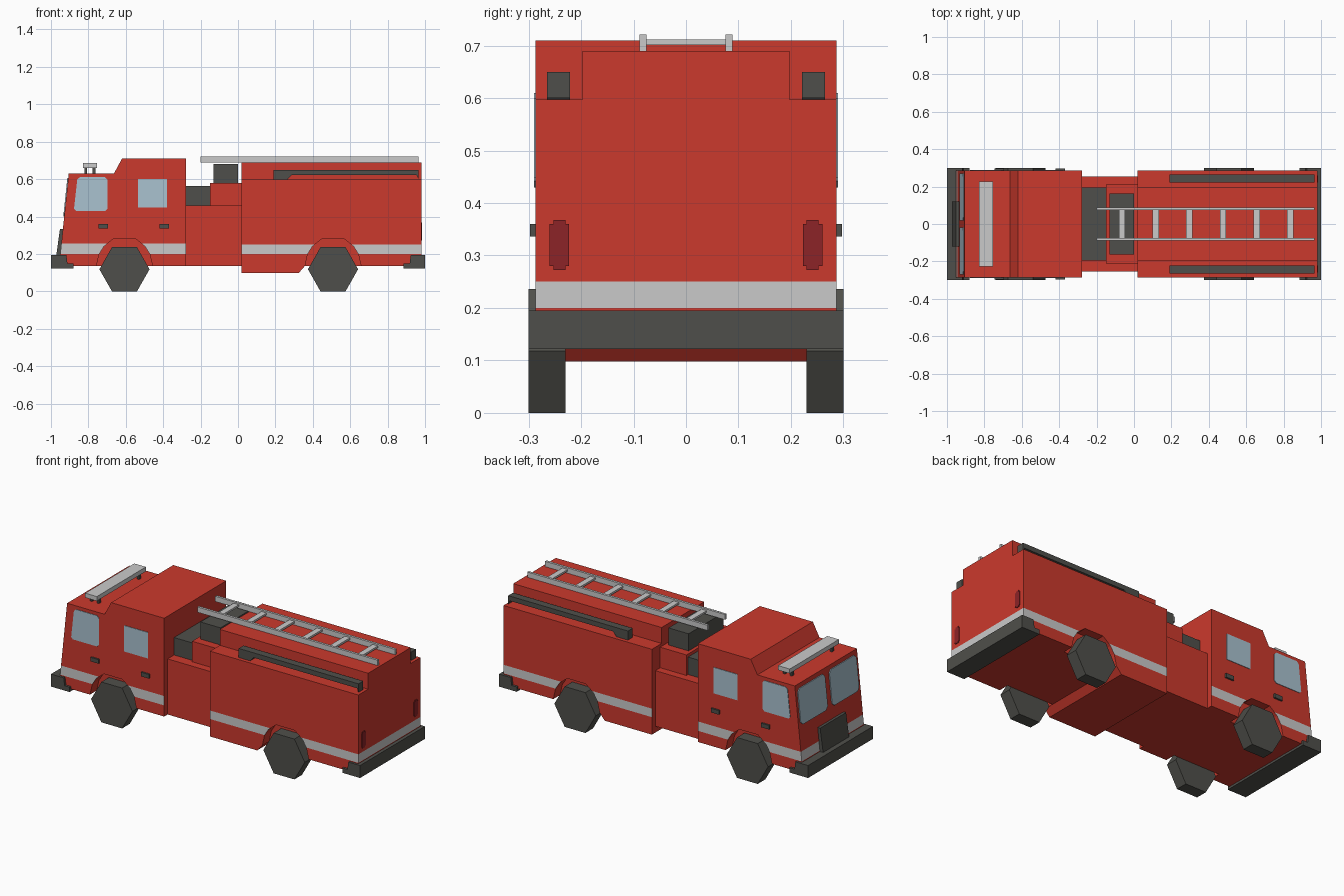
import bpy, bmesh, math
from mathutils import Vector

if "Cube" in bpy.data.objects:
    bpy.data.objects.remove(bpy.data.objects["Cube"])

def material(name, rgb):
    m = bpy.data.materials.new(name)
    m.diffuse_color = (*rgb, 1)
    m.use_nodes = True
    m.node_tree.nodes["Principled BSDF"].inputs["Base Color"].default_value = m.diffuse_color
    return m

RED = material("red paint", (.60, .041, .026))
DARK = material("dark grey", (.078, .078, .069))
SILVER = material("light grey", (.59, .59, .59))
GLASS = material("window blue", (.40, .54, .63))
LAMP = material("tail lamp red", (.262, .017, .02))

def finish(name, bm, *mats):
    bmesh.ops.recalc_face_normals(bm, faces=bm.faces)
    me = bpy.data.meshes.new(name)
    bm.to_mesh(me)
    bm.free()
    for m in mats:
        me.materials.append(m)
    ob = bpy.data.objects.new(name, me)
    bpy.context.collection.objects.link(ob)
    return ob

def extrude(bm, pts, vec):
    f = bm.faces.new([bm.verts.new(p) for p in pts])
    r = bmesh.ops.extrude_face_region(bm, geom=[f], use_keep_orig=True)
    bmesh.ops.translate(bm, vec=vec, verts=[v for v in r["geom"] if isinstance(v, bmesh.types.BMVert)])

def prism(name, pts, y0, y1, mat, mirror=False):
    """Side profile (x, z) extruded from y0 to y1, optionally on both sides."""
    bm = bmesh.new()
    for s in ((1, -1) if mirror else (1,)):
        extrude(bm, [(x, s * y0, z) for x, z in pts], (0, s * (y1 - y0), 0))
    return finish(name, bm, mat)

def rect(x0, x1, z0, z1):
    return [(x0, z0), (x1, z0), (x1, z1), (x0, z1)]

def box(name, x, y, z, mat, mirror=False):
    return prism(name, rect(*x, *z), *y, mat, mirror)

def clip(pts, c):
    """Chamfer every corner of a profile."""
    out = []
    for i, p in enumerate(pts):
        p = Vector(p)
        for q in (pts[i - 1], pts[(i + 1) % len(pts)]):
            out.append(tuple(p + (Vector(q) - p).normalized() * c))
    return out

def arch(cx, z):
    return [(cx - .15, z), (cx - .135, .2), (cx - .11, .24), (cx - .06, .28),
            (cx + .06, .28), (cx + .11, .24), (cx + .135, .2), (cx + .15, z)]

def striped(name, pts, half, z0, z1, end):
    """Full-width hull; the band z0..z1 is light on the sides and the end wall."""
    bm = bmesh.new()
    extrude(bm, [(x, -half, z) for x, z in pts], (0, 2 * half, 0))
    bmesh.ops.recalc_face_normals(bm, faces=bm.faces)
    bmesh.ops.triangulate(bm, faces=bm.faces[:])
    for z in (z0, z1):
        bmesh.ops.bisect_plane(bm, geom=bm.verts[:] + bm.edges[:] + bm.faces[:],
                               plane_co=(0, 0, z), plane_no=(0, 0, 1))
    for f in bm.faces:
        c = f.calc_center_median()
        outer = abs(f.normal.y) > .9 or (f.normal.x * end > .9 and c.x * end > .9)
        f.material_index = int(outer and z0 < c.z < z1)
    return finish(name, bm, RED, SILVER)

FW, RW = -.607, .508   # wheel centres

# Cab and rear body with wheel arches, plus cores closing the arches inside
striped("cab", [(-.957, .135)] + arch(FW, .135) +
        [(-.277, .135), (-.277, .71), (-.62, .71), (-.663, .63), (-.905, .63)],
        .287, .2, .255, -1)
striped("rear_body", [(.02, .098), (.325, .098), (.357, .135)] + arch(RW, .135) +
        [(.98, .135), (.98, .597), (.02, .597)], .287, .2, .25, 1)
box("front_arch_core", (FW - .18, FW + .18), (-.225, .225), (.135, .3), RED)
box("rear_arch_core", (RW - .17, RW + .18), (-.225, .225), (.135, .3), RED)
box("upper_body", (.02, .98), (-.197, .197), (.59, .69), RED)

# Pump section between cab and body
box("pump_section", (-.28, .025), (-.255, .255), (.135, .46), RED)
box("pump_housing", (-.15, .025), (-.21, .21), (.45, .58), RED)
box("pump_front_block", (-.28, -.15), (-.195, .195), (.45, .562), DARK)
box("pump_top_block", (-.13, 0), (-.162, .162), (.57, .68), DARK)

# Bumpers
prism("front_bumper", [(-1, .122), (-.88, .122), (-.88, .15), (-.912, .15), (-.918, .195), (-1, .195)],
      -.3, .3, DARK)
prism("rear_bumper", [(1, .122), (.885, .122), (.885, .15), (.918, .15), (.924, .195), (1, .195)],
      -.3, .3, DARK)

# Hexagonal wheels
for n, cx in (("front_wheels", FW), ("rear_wheels", RW)):
    prism(n, [(cx + .134 * math.cos(i * math.pi / 3), .118 + .1363 * math.sin(i * math.pi / 3))
              for i in range(6)], .23, .3, DARK, True)

# Side windows and door handles
prism("front_side_windows", clip([(-.878, .43), (-.698, .43), (-.698, .61), (-.858, .61)], .012),
      .285, .29, GLASS, True)
box("rear_side_windows", (-.535, -.38), (.285, .29), (.448, .6), GLASS, True)
for n, x in (("front_door_handles", -.72), ("rear_door_handles", -.395)):
    box(n, (x - .026, x + .026), (.28, .297), (.336, .36), DARK, True)

# Windscreen panes and grille follow the sloped front
def front_x(z):
    return -.957 + (z - .135) * .105

bm = bmesh.new()
for s in (1, -1):
    pane = clip([(s * .02, .4), (s * .27, .4), (s * .27, .605), (s * .02, .605)], .018)
    extrude(bm, [(front_x(z) - .005, y, z) for y, z in pane], (.008, 0, 0))
finish("windscreen", bm, GLASS)
prism("grille", [(-.972, .19), (-.94, .19), (-.93, .332), (-.952, .332)], -.12, .12, DARK)

# Roof light bar on short posts
box("light_bar", (-.83, -.755), (-.227, .227), (.66, .686), SILVER)
for n, x in (("light_bar_front_posts", -.815), ("light_bar_rear_posts", -.77)):
    box(n, (x - .007, x + .007), (.175, .195), (.625, .662), DARK, True)

# Side rails on the body shoulders
prism("shoulder_rails", [(.19, .595), (.262, .595), (.287, .622), (.955, .622), (.965, .6), (.965, .65), (.19, .65)],
      .221, .265, DARK, True)

# Ladder
box("ladder_rails", (-.2, .965), (.075, .089), (.69, .721), SILVER, True)
for i in range(6):
    x = -.064 + .18 * i
    box("ladder_rung", (x - .017, x + .017), (-.078, .078), (.701, .712), SILVER)

# Tail lamps: cross-shaped plates
bm = bmesh.new()
for s in (1, -1):
    lamp = [(.223, .28), (.23, .28), (.23, .272), (.253, .272), (.253, .28), (.26, .28),
            (.26, .36), (.253, .36), (.253, .368), (.23, .368), (.23, .36), (.223, .36)]
    extrude(bm, [(.978, s * y, z) for y, z in lamp], (.006, 0, 0))
finish("tail_lamps", bm, LAMP)
